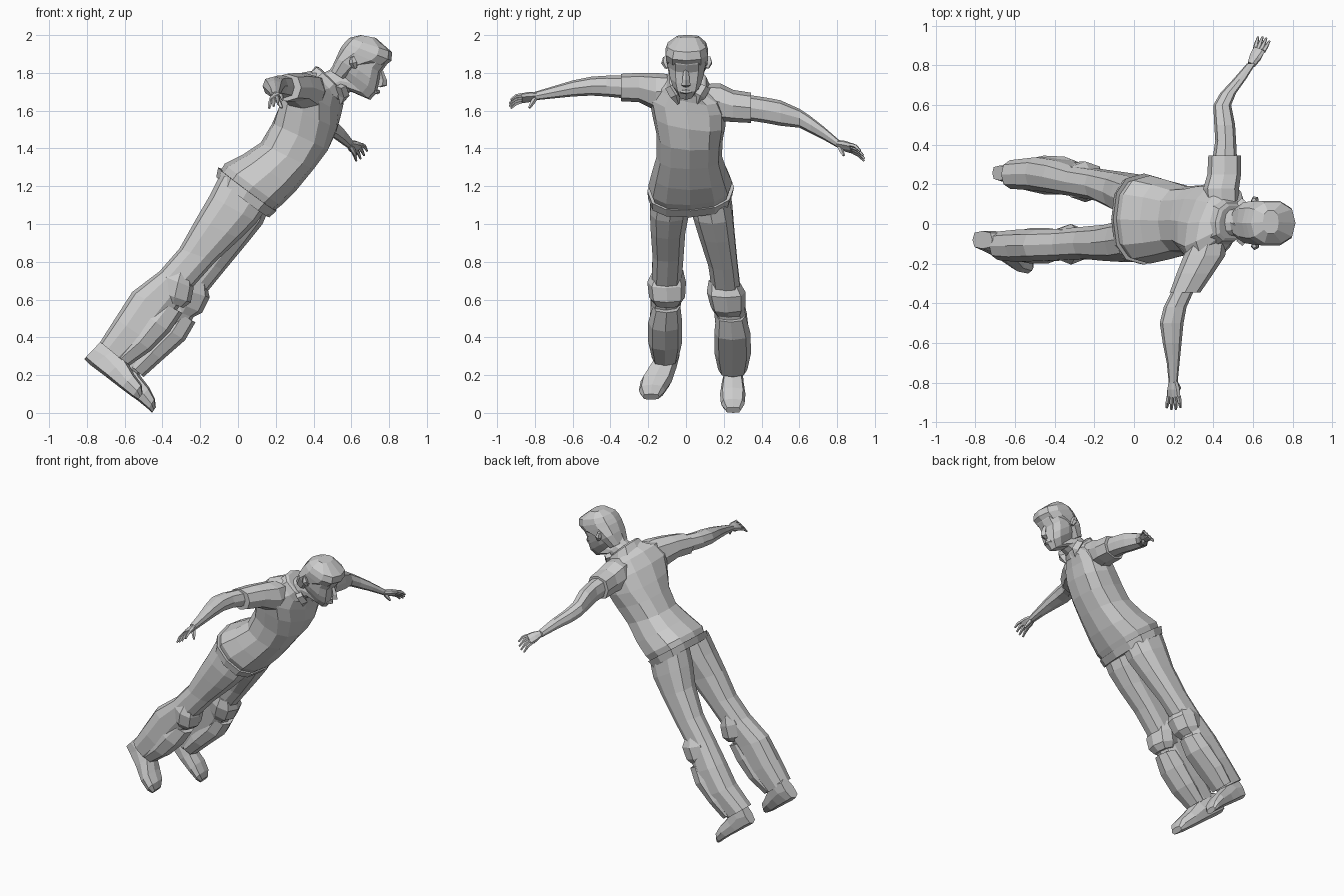
import bpy, bmesh, math
from mathutils import Vector as V

grey = bpy.data.materials.new("plain grey")
grey.diffuse_color = (0.6, 0.6, 0.6, 1)


def loft(name, rings, n=10, p=0.8, caps=True):
    """Skin a list of (centre, half axis, half axis) rings with flat faces."""
    bm = bmesh.new()
    loops = []
    for c, u, v in rings:
        loop = []
        for i in range(n):
            t = 2 * math.pi * (i + 0.5 * (n == 4)) / n
            a, b = math.cos(t), math.sin(t)
            a = math.copysign(abs(a) ** p, a)
            b = math.copysign(abs(b) ** p, b)
            loop.append(bm.verts.new(V(c) + V(u) * a + V(v) * b))
        loops.append(loop)
    for a, b in zip(loops, loops[1:]):
        for i in range(n):
            j = (i + 1) % n
            bm.faces.new((a[i], a[j], b[j], b[i]))
    if caps:
        bm.faces.new(loops[0][::-1])
        bm.faces.new(loops[-1])
    bmesh.ops.recalc_face_normals(bm, faces=bm.faces)
    me = bpy.data.meshes.new(name)
    bm.to_mesh(me)
    bm.free()
    me.materials.append(grey)
    ob = bpy.data.objects.new(name, me)
    bpy.context.collection.objects.link(ob)
    return ob


def body(name, rows, n=10, p=0.8, caps=True):
    """Rows: back x, back z, front x, front z, min y, max y, side tilt x, side tilt z."""
    rings = []
    for bx, bz, fx, fz, y0, y1, *tilt in rows:
        dx, dz = tilt or (0, 0)
        rings.append((((bx + fx) / 2, (y0 + y1) / 2, (bz + fz) / 2),
                      ((fx - bx) / 2, 0, (fz - bz) / 2), (dx, (y1 - y0) / 2, dz)))
    return loft(name, rings, n, p, caps)


def arm(name, rows, n=8):
    """Rows: y, min x, max x, min z, max z."""
    return loft(name, [(((a + b) / 2, y, (c + d) / 2), ((b - a) / 2, 0, 0), (0, 0, (d - c) / 2))
                       for y, a, b, c, d in rows], n)


def stick(name, pts, n=5):
    """Tapered tube through (x, y, z, radius) points."""
    d = (V(pts[-1][:3]) - V(pts[0][:3])).normalized()
    u = d.orthogonal().normalized()
    w = d.cross(u)
    return loft(name, [(q[:3], u * q[3], w * q[3]) for q in pts], n, 1)


# Shirt and belt
body("shirt", [
    (-.10, 1.27, .18, 1.06, -.18, .23, 0, .01), (-.07, 1.32, .23, 1.10, -.20, .245, 0, .01),
    (.03, 1.37, .31, 1.18, -.18, .22), (.12, 1.43, .40, 1.29, -.155, .19),
    (.18, 1.53, .475, 1.39, -.155, .195, .01, -.01), (.22, 1.61, .52, 1.50, -.18, .21, .03, -.03),
    (.27, 1.71, .53, 1.59, -.20, .21, .05, -.04), (.33, 1.78, .54, 1.645, -.16, .18, .05, -.04),
    (.41, 1.81, .56, 1.68, -.08, .10, .02, -.02)], 12)
body("belt", [(-.115, 1.25, .165, 1.035, -.20, .245, 0, .01),
              (-.105, 1.30, .205, 1.07, -.205, .255, 0, .01)], 12)

# Collar with two points
body("collar", [(.375, 1.79, .545, 1.645, -.115, .135, .02, -.02),
                (.41, 1.835, .565, 1.69, -.09, .11, .01, -.01),
                (.43, 1.83, .56, 1.70, -.075, .095, .01, -.01)], 10)
for s in (-1, 1):
    stick("collar_point", [(.545, .01 + s * .095, 1.73, .028), (.56, .01 + s * .065, 1.68, .03),
                           (.545, .01 + s * .05, 1.635, .006)], 4)

# Head, hair and facial features
body("head", [
    (.43, 1.79, .55, 1.68, -.065, .08), (.485, 1.815, .60, 1.70, -.06, .075),
    (.50, 1.835, .70, 1.657, -.055, .055), (.51, 1.86, .735, 1.695, -.08, .085),
    (.53, 1.89, .745, 1.74, -.095, .10), (.545, 1.93, .755, 1.80, -.10, .11),
    (.57, 1.96, .785, 1.84, -.10, .11), (.60, 1.98, .80, 1.89, -.09, .10)], 12)
body("hair", [
    (.49, 1.81, .57, 1.76, -.07, .085), (.52, 1.88, .63, 1.81, -.10, .115),
    (.545, 1.935, .775, 1.835, -.11, .12), (.565, 1.96, .813, 1.865, -.112, .12),
    (.59, 1.985, .815, 1.91, -.10, .11), (.65, 2.0, .73, 1.985, -.05, .07)], 10)
stick("nose", [(.755, .0, 1.815, .012), (.768, .0, 1.765, .02), (.765, .0, 1.735, .024),
               (.745, .0, 1.725, .012)], 4)
stick("lips", [(.728, -.03, 1.70, .008), (.74, 0, 1.70, .014), (.728, .03, 1.70, .008)], 5)
for s in (-1, 1):
    stick("ear", [(.62, .005 + s * .105, 1.825, .012), (.61, .005 + s * .115, 1.855, .022),
                  (.605, .005 + s * .115, 1.885, .012)], 5)

# Sleeves and bare arms
arm("left_sleeve", [(.08, .36, .53, 1.60, 1.74), (.18, .35, .53, 1.545, 1.745),
                    (.25, .37, .54, 1.54, 1.71), (.345, .375, .54, 1.535, 1.695)])
arm("left_arm", [(.32, .395, .52, 1.55, 1.685), (.42, .41, .515, 1.535, 1.67),
                 (.50, .405, .51, 1.52, 1.655), (.60, .40, .49, 1.51, 1.61),
                 (.66, .435, .515, 1.48, 1.57), (.73, .50, .565, 1.445, 1.515),
                 (.81, .57, .615, 1.40, 1.445)])
arm("right_sleeve", [(-.06, .30, .47, 1.62, 1.79), (-.16, .25, .46, 1.60, 1.80),
                     (-.25, .215, .40, 1.645, 1.80), (-.345, .18, .335, 1.65, 1.795)])
arm("right_arm", [(-.32, .20, .31, 1.665, 1.785), (-.42, .15, .265, 1.675, 1.785),
                  (-.50, .13, .25, 1.68, 1.78), (-.60, .145, .24, 1.675, 1.76),
                  (-.70, .165, .23, 1.665, 1.73), (-.80, .175, .22, 1.655, 1.70)])


def hand(side, wrist, knuckles, tips, spread, thumb):
    """Palm, four fingers fanned along spread, and a thumb."""
    w, k, t, s = V(wrist), V(knuckles), V(tips), V(spread)
    flat = (t - w).cross(s).normalized()
    loft(side + "_palm", [(w, s * .55, flat * .018), (w.lerp(k, .5), s * .9, flat * .02),
                          (k, s, flat * .015)], 8)
    for i in range(4):
        o = s * (i - 1.5) * .52
        end = k.lerp(t, 1 - .12 * abs(i - 1.5)) + o * 1.3
        mid = (k + o).lerp(end, .5) + V((0, 0, .008))
        stick(side + "_finger", [(*(k + o * .95), .012), (*mid, .0105), (*end, .006)])
    stick(side + "_thumb", [(*w, .014), (*w.lerp(V(thumb), .6), .013), (*V(thumb), .007)])


hand("left", (.592, .805, 1.424), (.632, .88, 1.40), (.66, .945, 1.352),
     (.028, -.010, .026), (.625, .835, 1.362))
hand("right", (.198, -.79, 1.68), (.20, -.87, 1.665), (.20, -.94, 1.628),
     (.034, 0, .022), (.232, -.83, 1.615))

# Trouser legs
body("right_trouser", [
    (-.09, 1.27, .15, 1.08, -.185, .03), (-.15, 1.15, .10, 1.01, -.195, .02),
    (-.22, 1.03, .01, .92, -.19, .0), (-.31, .87, -.12, .80, -.18, -.01),
    (-.415, .75, -.245, .66, -.185, -.02), (-.56, .64, -.34, .52, -.19, -.025),
    (-.65, .50, -.46, .37, -.195, -.025), (-.73, .375, -.59, .26, -.185, -.035)])
body("left_trouser", [
    (-.08, 1.26, .16, 1.07, .02, .235), (-.12, 1.14, .13, 1.00, .03, .25),
    (-.16, 1.00, .05, .90, .065, .26), (-.25, .83, -.07, .755, .115, .275),
    (-.35, .70, -.18, .62, .135, .29), (-.46, .56, -.26, .46, .15, .325),
    (-.55, .43, -.38, .33, .165, .34), (-.67, .31, -.525, .20, .175, .325)])

# Knee pads and shin guards strapped over the front of each leg
body("right_knee_pad", [(-.35, .78, -.25, .73, -.175, -.015), (-.40, .725, -.235, .66, -.205, .0),
                        (-.42, .64, -.25, .585, -.195, -.005), (-.40, .60, -.29, .555, -.17, -.03)], 8)
body("left_knee_pad", [(-.29, .72, -.165, .68, .12, .28), (-.34, .67, -.15, .61, .11, .315),
                       (-.36, .60, -.19, .53, .13, .315), (-.35, .55, -.24, .505, .15, .30)], 8)
body("right_shin_guard", [(-.44, .60, -.295, .53, -.175, -.03), (-.51, .53, -.36, .43, -.20, -.02),
                          (-.58, .42, -.46, .33, -.20, -.02), (-.66, .33, -.575, .25, -.18, -.04)], 8)
body("left_shin_guard", [(-.36, .55, -.225, .48, .16, .315), (-.42, .47, -.28, .385, .15, .34),
                         (-.51, .36, -.40, .28, .15, .345), (-.59, .27, -.50, .19, .17, .325)], 8)

# Shoes: rows run from heel to toe, sole edge first
body("right_shoe", [(-.815, .285, -.715, .39, -.125, -.035), (-.78, .252, -.63, .35, -.145, -.035),
                    (-.70, .192, -.595, .29, -.185, -.05), (-.62, .13, -.55, .205, -.24, -.075),
                    (-.56, .085, -.51, .15, -.25, -.11), (-.53, .07, -.505, .10, -.23, -.14)], 8, .65)
body("left_shoe", [(-.715, .205, -.64, .31, .22, .295), (-.68, .178, -.55, .27, .205, .30),
                   (-.61, .125, -.52, .20, .19, .305), (-.53, .065, -.47, .135, .18, .315),
                   (-.475, .02, -.44, .075, .185, .31), (-.455, .0, -.435, .03, .21, .29)], 8, .65)
